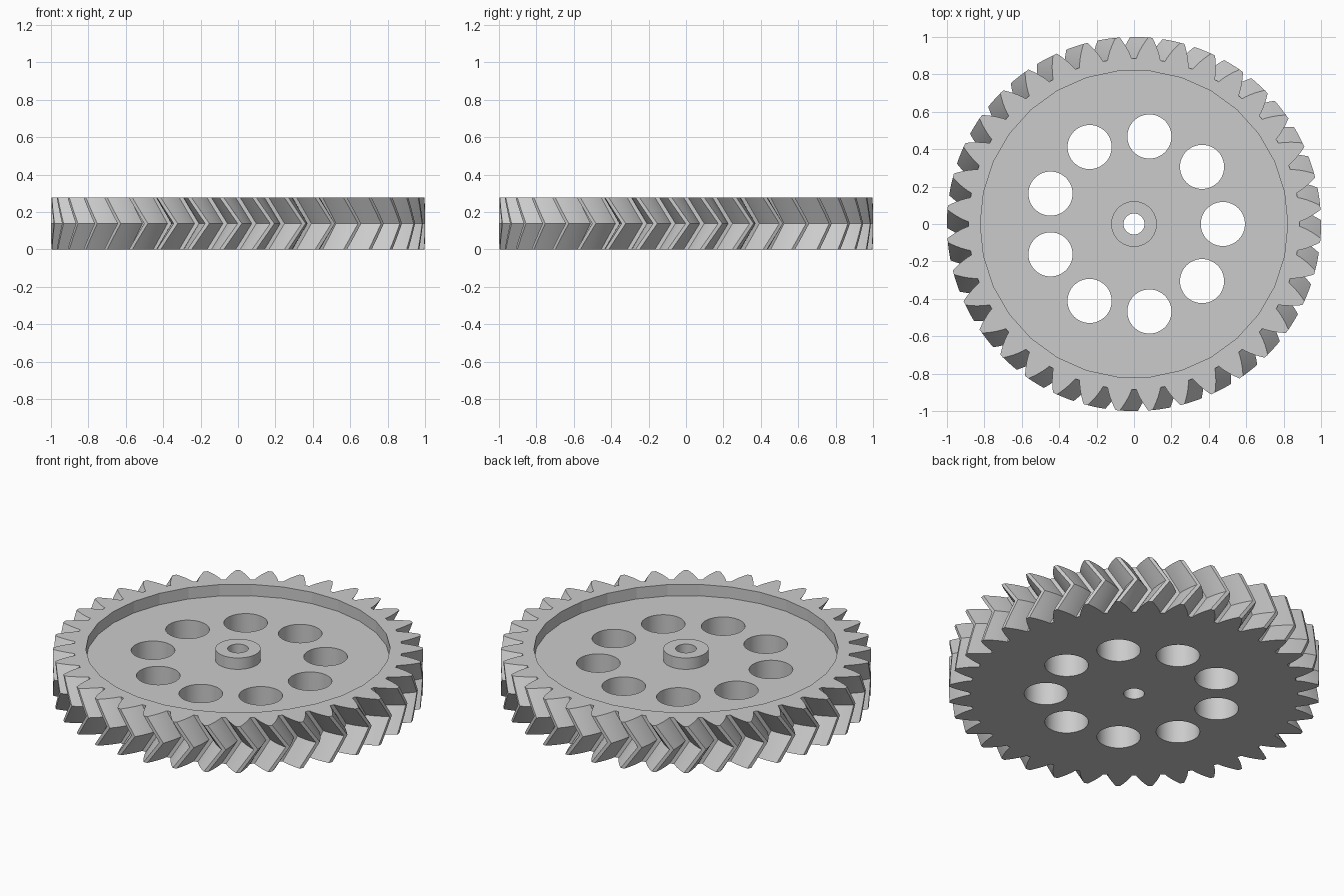
import bpy, bmesh, math

cube = bpy.data.objects.get("Cube")
if cube:
    bpy.data.objects.remove(cube, do_unlink=True)

TEETH = 36
HEIGHT = 0.276
FLOOR = 0.208                       # top of the recessed web
TWIST = math.radians(200 / TEETH)   # herringbone twist at mid height
TIP, PITCH, ROOT = 1.0, 0.947, 0.885
BASE = PITCH * math.cos(math.radians(28))

grey = bpy.data.materials.new("light_grey")
grey.use_nodes = True
grey.diffuse_color = (0.6, 0.6, 0.6, 1)
grey.node_tree.nodes["Principled BSDF"].inputs["Base Color"].default_value = (0.6, 0.6, 0.6, 1)


def involute(r):
    a = math.acos(BASE / r)
    return math.tan(a) - a


def half_angle(r):
    """Half the angular thickness of a tooth at radius r."""
    return math.pi / TEETH / 2 + involute(PITCH) - involute(r)


def gear_outline():
    radii = [ROOT + (TIP - ROOT) * i / 5 for i in range(6)]
    flank = [(r, -half_angle(r)) for r in radii]
    flank += [(r, half_angle(r)) for r in reversed(radii)]
    pitch = 2 * math.pi / TEETH
    return [(r, a + (t + 0.5) * pitch) for t in range(TEETH) for r, a in flank]


def add_object(name, bm):
    bmesh.ops.recalc_face_normals(bm, faces=bm.faces)
    mesh = bpy.data.meshes.new(name)
    bm.to_mesh(mesh)
    bm.free()
    mesh.materials.append(grey)
    obj = bpy.data.objects.new(name, mesh)
    bpy.context.collection.objects.link(obj)
    return obj


def cylinder(name, radius, z0, z1, sides=48, x=0, y=0):
    bm = bmesh.new()
    ring = [bm.verts.new((x + radius * math.cos(2 * math.pi * i / sides),
                          y + radius * math.sin(2 * math.pi * i / sides), z0))
            for i in range(sides)]
    face = bm.faces.new(ring)
    top = bmesh.ops.extrude_face_region(bm, geom=[face])["geom"]
    bmesh.ops.translate(bm, vec=(0, 0, z1 - z0),
                        verts=[g for g in top if isinstance(g, bmesh.types.BMVert)])
    return add_object(name, bm)


# Toothed body: outline stacked in layers, twisting forward then back
bm = bmesh.new()
LAYERS = 10
outline = gear_outline()
rings = []
for k in range(LAYERS + 1):
    f = k / LAYERS
    turn = TWIST * (1 - abs(2 * f - 1))
    rings.append([bm.verts.new((r * math.cos(a + turn), r * math.sin(a + turn), HEIGHT * f))
                  for r, a in outline])
for low, high in zip(rings, rings[1:]):
    for i in range(len(low)):
        j = (i + 1) % len(low)
        bm.faces.new((low[i], low[j], high[j], high[i]))
bm.faces.new(rings[0])
bm.faces.new(rings[-1])
gear = add_object("herringbone_gear", bm)


def combine(tool, operation):
    tool.hide_render = True
    mod = gear.modifiers.new(tool.name, "BOOLEAN")
    mod.operation = operation
    mod.solver = "EXACT"
    mod.object = tool
    bpy.context.view_layer.objects.active = gear
    bpy.ops.object.modifier_apply(modifier=mod.name)
    bpy.data.objects.remove(tool, do_unlink=True)


# Recess in the top, central hub and shaft bore
combine(cylinder("recess", 0.822, FLOOR, HEIGHT + 0.1, sides=30), "DIFFERENCE")
combine(cylinder("hub", 0.122, FLOOR - 0.1, HEIGHT), "UNION")
combine(cylinder("bore", 0.056, -0.1, HEIGHT + 0.1), "DIFFERENCE")

# Ring of lightening holes
for i in range(9):
    a = 2 * math.pi * i / 9
    combine(cylinder("web_hole", 0.118, -0.1, HEIGHT + 0.1,
                     x=0.475 * math.cos(a), y=0.475 * math.sin(a)), "DIFFERENCE")

# Smooth flanks and holes, crisp rims
bpy.ops.object.select_all(action="DESELECT")
gear.select_set(True)
bpy.context.view_layer.objects.active = gear
bpy.ops.object.shade_smooth_by_angle(angle=math.radians(11))
